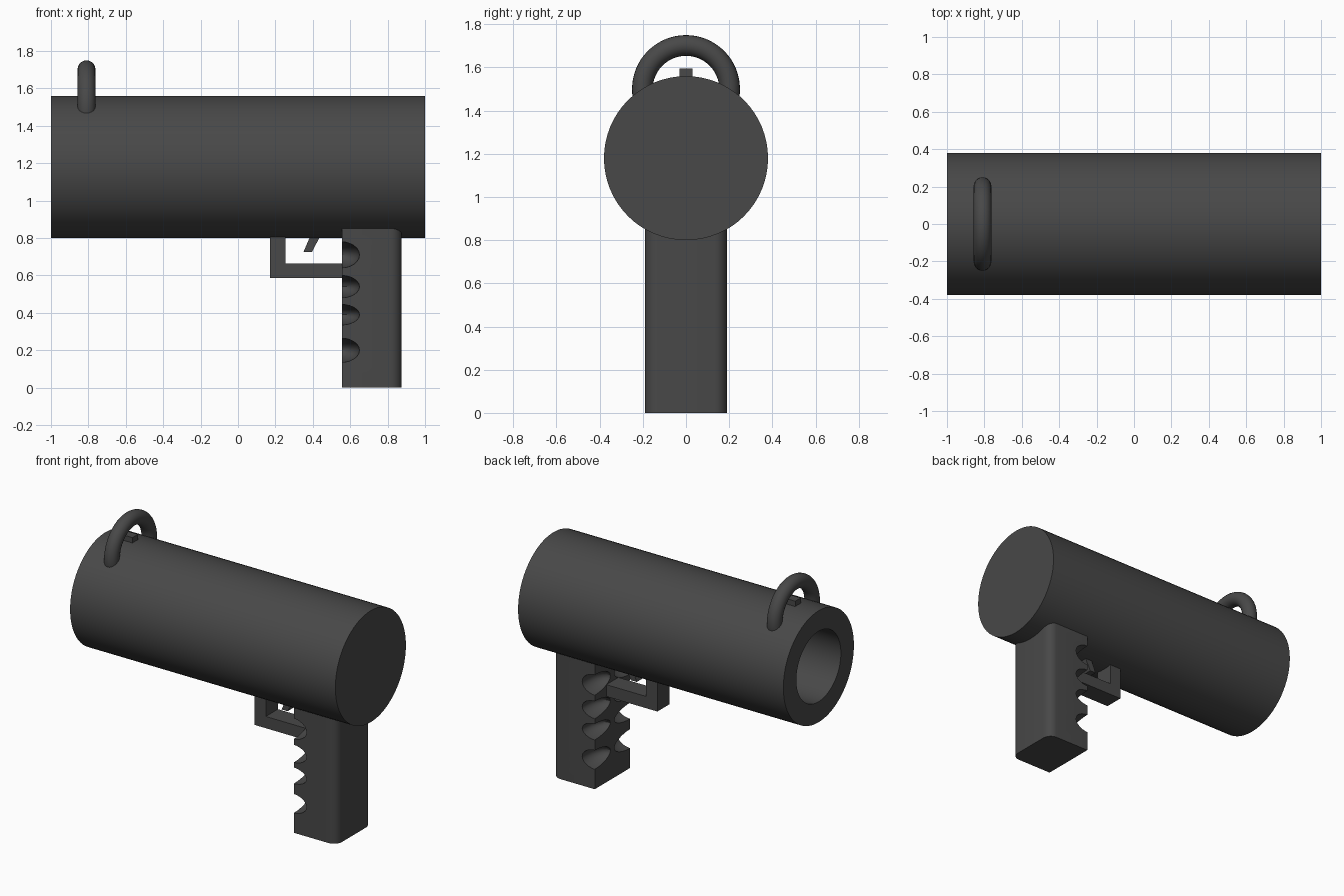
import bpy, bmesh
from math import radians, cos, sin, pi
from mathutils import Matrix, Vector

if "Cube" in bpy.data.objects:
    bpy.data.objects.remove(bpy.data.objects["Cube"])

mat = bpy.data.materials.new("dark_grey")
mat.diffuse_color = (0.065, 0.065, 0.065, 1)
mat.use_nodes = True
mat.node_tree.nodes["Principled BSDF"].inputs["Base Color"].default_value = mat.diffuse_color


def finish(name, bm, smooth=True):
    bmesh.ops.recalc_face_normals(bm, faces=bm.faces)
    me = bpy.data.meshes.new(name)
    bm.to_mesh(me)
    bm.free()
    me.materials.append(mat)
    ob = bpy.data.objects.new(name, me)
    bpy.context.collection.objects.link(ob)
    if smooth:
        bpy.ops.object.select_all(action='DESELECT')
        ob.select_set(True)
        bpy.context.view_layer.objects.active = ob
        bpy.ops.object.shade_smooth_by_angle(angle=radians(35))
    return ob


def prism(profile, y0, y1):
    """Extrude an (x, z) outline along y."""
    bm = bmesh.new()
    face = bm.faces.new([bm.verts.new((x, y0, z)) for x, z in profile])
    ext = bmesh.ops.extrude_face_region(bm, geom=[face])
    verts = [v for v in ext["geom"] if isinstance(v, bmesh.types.BMVert)]
    bmesh.ops.translate(bm, verts=verts, vec=(0, y1 - y0, 0))
    return bm


def box(x0, x1, z0, z1, w):
    return prism([(x0, z0), (x1, z0), (x1, z1), (x0, z1)], -w / 2, w / 2)


# barrel tube: lathed about the x axis, bored from the muzzle end
AXIS_Z = 1.18
bm = bmesh.new()
profile = [(1, 0), (1, 0.38), (-1, 0.38), (-1, 0.24), (0.7, 0.24), (0.7, 0)]
vs = [bm.verts.new((x, 0, AXIS_Z + r)) for x, r in profile]
es = [bm.edges.new(p) for p in zip(vs, vs[1:])]
bmesh.ops.spin(bm, geom=vs + es, cent=(0, 0, AXIS_Z), axis=(1, 0, 0),
               angle=2 * pi, steps=64, use_duplicate=False)
bmesh.ops.remove_doubles(bm, verts=bm.verts, dist=1e-4)
finish("barrel", bm)

# grip: block with rounded rear edges
bm = box(0.555, 0.875, 0, 0.87, 0.38)
rear = [e for e in bm.edges
        if all(v.co.x > 0.8 for v in e.verts)
        and abs(e.verts[0].co.z - e.verts[1].co.z) > 0.5]
bmesh.ops.bevel(bm, geom=rear, offset=0.06, segments=6, profile=0.5,
                affect='EDGES')
grip = finish("grip", bm, smooth=False)

# finger grooves scooped out of both front corners of the grip
bm = bmesh.new()
for z, h in ((0.71, 0.07), (0.54, 0.06), (0.39, 0.055), (0.2, 0.065)):
    for side in (-1, 1):
        m = Matrix.Translation((0.55, side * 0.195, z)) @ Matrix.Diagonal(
            (0.1, 0.175, h, 1))
        bmesh.ops.create_uvsphere(bm, u_segments=24, v_segments=12,
                                  radius=1, matrix=m)
cutter = finish("groove_cutter", bm, smooth=False)
cutter.hide_render = True
cutter.hide_set(True)
mod = grip.modifiers.new("grooves", 'BOOLEAN')
mod.operation = 'DIFFERENCE'
mod.solver = 'EXACT'
mod.object = cutter
bpy.ops.object.select_all(action='DESELECT')
grip.select_set(True)
bpy.context.view_layer.objects.active = grip
bpy.ops.object.modifier_apply(modifier=mod.name)
bpy.data.objects.remove(cutter)
bpy.ops.object.shade_smooth_by_angle(angle=radians(35))

# trigger guard and trigger
finish("trigger_guard", prism([(0.17, 0.585), (0.57, 0.585), (0.57, 0.665),
                               (0.255, 0.665), (0.255, 0.83), (0.17, 0.83)],
                              -0.065, 0.065))
finish("trigger", prism([(0.35, 0.725), (0.395, 0.725), (0.45, 0.83),
                         (0.395, 0.83)], -0.03, 0.03))

# ring sight: arch of tube sunk into the barrel, with a small post
bm = bmesh.new()
a0, a1, steps, sides = radians(-22), radians(202), 40, 20
rings = []
for i in range(steps + 1):
    a = a0 + (a1 - a0) * i / steps
    out = Vector((0, cos(a), sin(a)))
    centre = Vector((-0.81, 0, 1.5)) + 0.202 * out
    rings.append([bm.verts.new(centre + 0.048 * (
        out * cos(t) + Vector((1, 0, 0)) * sin(t)))
        for t in (2 * pi * k / sides for k in range(sides))])
for p, q in zip(rings, rings[1:]):
    for k in range(sides):
        n = (k + 1) % sides
        bm.faces.new((p[k], p[n], q[n], q[k]))
bm.faces.new(rings[0])
bm.faces.new(rings[-1])
finish("ring_sight", bm)
finish("sight_post", box(-0.845, -0.775, 1.53, 1.595, 0.06))
